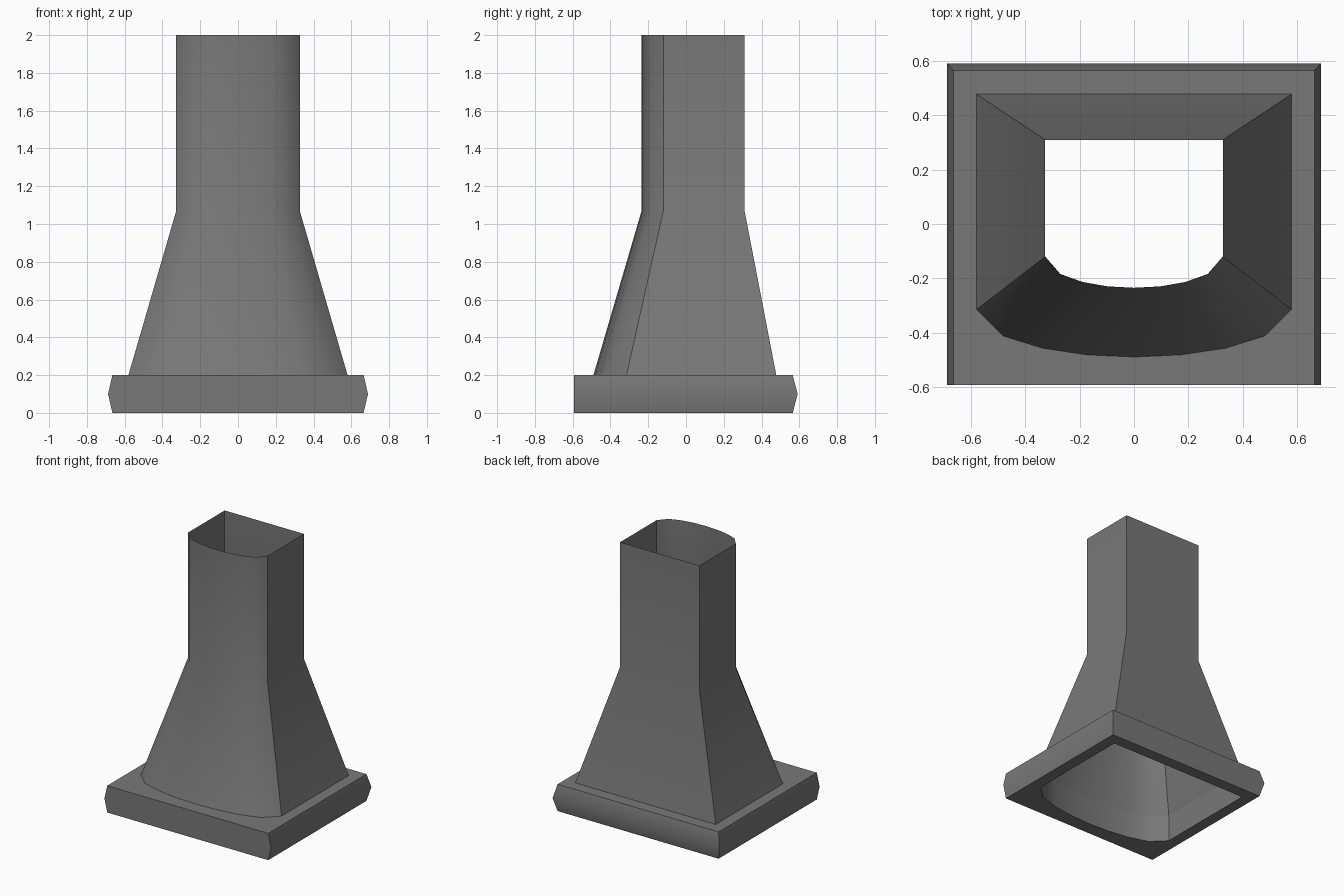
import bpy, bmesh, math

if "Cube" in bpy.data.objects:
    bpy.data.objects.remove(bpy.data.objects["Cube"])

metal = bpy.data.materials.new("dark grey metal")
metal.diffuse_color = (0.19, 0.19, 0.19, 1)
metal.use_nodes = True
metal.node_tree.nodes["Principled BSDF"].inputs["Base Color"].default_value = metal.diffuse_color

# positions across the half width where the curved front is divided
HALF = (1.0, 0.83, 0.58, 0.3)
T = [-t for t in HALF] + [0.0] + list(reversed(HALF))


def section(w, back, side, front, z):
    """Square back corners, straight sides to y=side, bowed front out to y=front."""
    pts = [(-w, back, z)]
    for t in T:
        pts.append((w * t, side + (front - side) * math.sqrt(max(0, 1 - t * t)), z))
    pts.append((w, back, z))
    return pts


def loft(name, rings, closed=False):
    bm = bmesh.new()
    loops = [[bm.verts.new(p) for p in r] for r in rings]
    n = len(loops[0])
    pairs = list(zip(loops, loops[1:]))
    if closed:
        pairs.append((loops[-1], loops[0]))
    for a, b in pairs:
        for i in range(n):
            j = (i + 1) % n
            bm.faces.new((a[i], a[j], b[j], b[i]))
    if closed:
        bmesh.ops.recalc_face_normals(bm, faces=bm.faces[:])
    me = bpy.data.meshes.new(name)
    bm.to_mesh(me)
    bm.free()
    me.materials.append(metal)
    ob = bpy.data.objects.new(name, me)
    bpy.context.collection.objects.link(ob)
    bpy.ops.object.select_all(action='DESELECT')
    ob.select_set(True)
    bpy.context.view_layer.objects.active = ob
    bpy.ops.object.shade_smooth_by_angle(angle=math.radians(32))
    return ob


# rim: flat front, sides and back bulging at mid height, bow-fronted opening
FRONT = -0.593
opening = (0.58, 0.478, -0.315, -0.49)
loft("base_rim", [
    section(*opening, 0.0),
    section(0.665, 0.565, FRONT, FRONT, 0.0),
    section(0.688, 0.591, FRONT, FRONT, 0.1),
    section(0.665, 0.565, FRONT, FRONT, 0.2),
    section(*opening, 0.2),
], closed=True)

# tapered hood and straight chimney, open at both ends
flue = (0.327, 0.31, -0.12, -0.235)
loft("hood_and_chimney", [
    section(*opening, 0.2),
    section(*flue, 1.07),
    section(*flue, 2.0),
])
